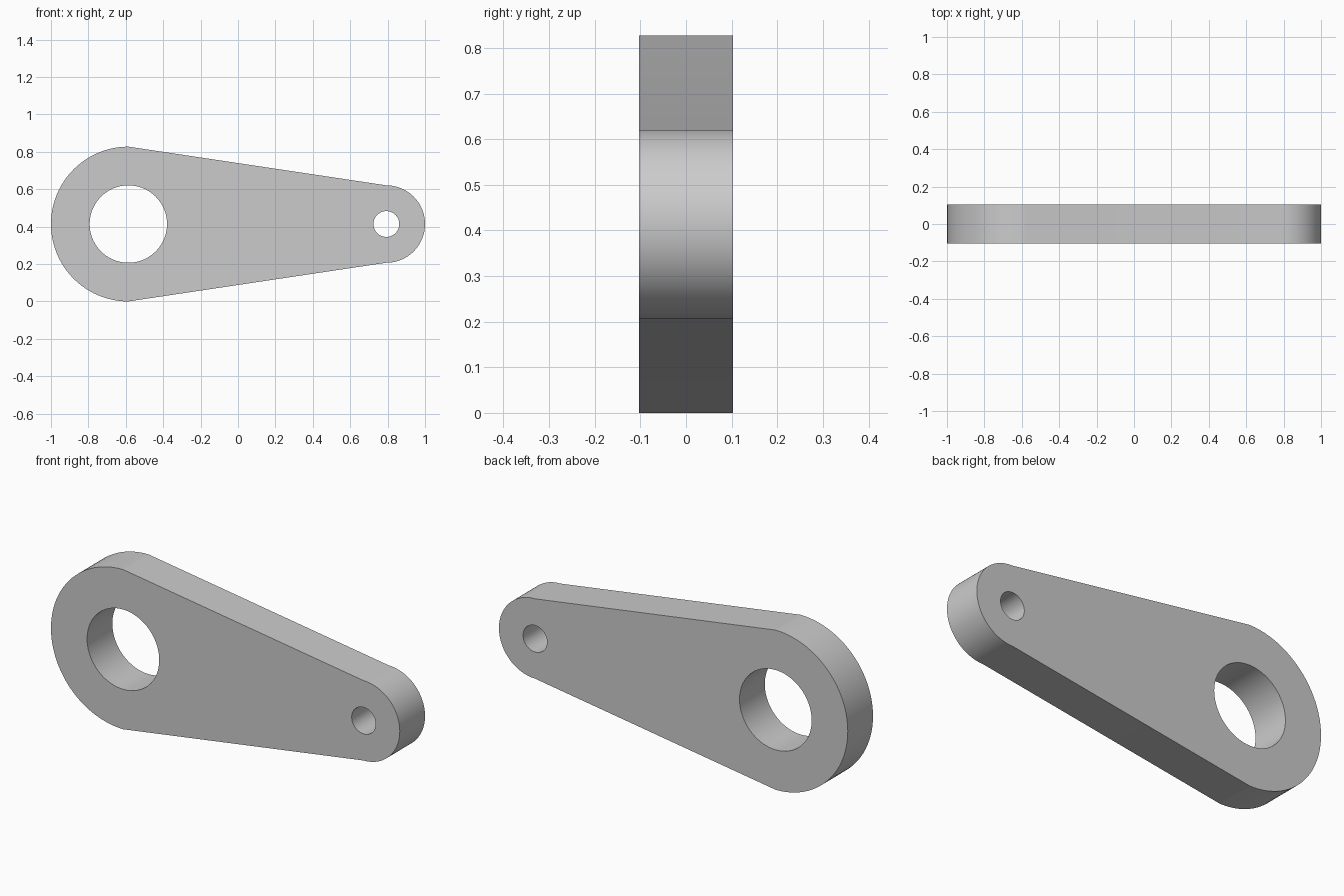
import bpy, bmesh
from math import sin, cos, pi, radians

if "Cube" in bpy.data.objects:
    bpy.data.objects.remove(bpy.data.objects["Cube"])

UNIT = 2 / 58                      # the link is 58 units long
BIG_R, SMALL_R, SPAN = 12 * UNIT, 6 * UNIT, 40 * UNIT
BIG_HOLE, SMALL_HOLE, THICK = 6 * UNIT, 2 * UNIT, 6 * UNIT
BIG_X = -1 + BIG_R
SMALL_X = BIG_X + SPAN


def arc(cx, r, start, sweep, steps):
    """Points along an arc in the front plane."""
    return [(cx + r * cos(start + sweep * i / steps), -THICK / 2,
             BIG_R + r * sin(start + sweep * i / steps)) for i in range(steps + 1)]


# Flat grey material
grey = bpy.data.materials.new("light_grey")
grey.use_nodes = True
colour = (0.6, 0.6, 0.6, 1)
grey.diffuse_color = colour
grey.node_tree.nodes["Principled BSDF"].inputs["Base Color"].default_value = colour

# Outline of the link: two half circles joined by straight edges, plus two holes
loops = [
    arc(BIG_X, BIG_R, pi / 2, pi, 48) + arc(SMALL_X, SMALL_R, -pi / 2, pi, 48),
    arc(BIG_X, BIG_HOLE, 0, 2 * pi, 72)[:-1],
    arc(SMALL_X, SMALL_HOLE, 0, 2 * pi, 48)[:-1],
]
bm = bmesh.new()
for points in loops:
    verts = [bm.verts.new(p) for p in points]
    for a, b in zip(verts, verts[1:] + verts[:1]):
        bm.edges.new((a, b))

# Fill the plate around the holes and give it thickness
bmesh.ops.triangle_fill(bm, edges=bm.edges[:], use_beauty=True, normal=(0, -1, 0))
result = bmesh.ops.extrude_face_region(bm, geom=bm.faces[:], use_keep_orig=True)
moved = [g for g in result["geom"] if isinstance(g, bmesh.types.BMVert)]
bmesh.ops.translate(bm, verts=moved, vec=(0, THICK, 0))
bmesh.ops.recalc_face_normals(bm, faces=bm.faces[:])

mesh = bpy.data.meshes.new("link_plate")
bm.to_mesh(mesh)
bm.free()
mesh.materials.append(grey)
link = bpy.data.objects.new("link_plate", mesh)
bpy.context.collection.objects.link(link)

# Smooth the round walls, keep the rims and tangent corners sharp
bpy.ops.object.select_all(action="DESELECT")
link.select_set(True)
bpy.context.view_layer.objects.active = link
bpy.ops.object.shade_smooth_by_angle(angle=radians(7))
